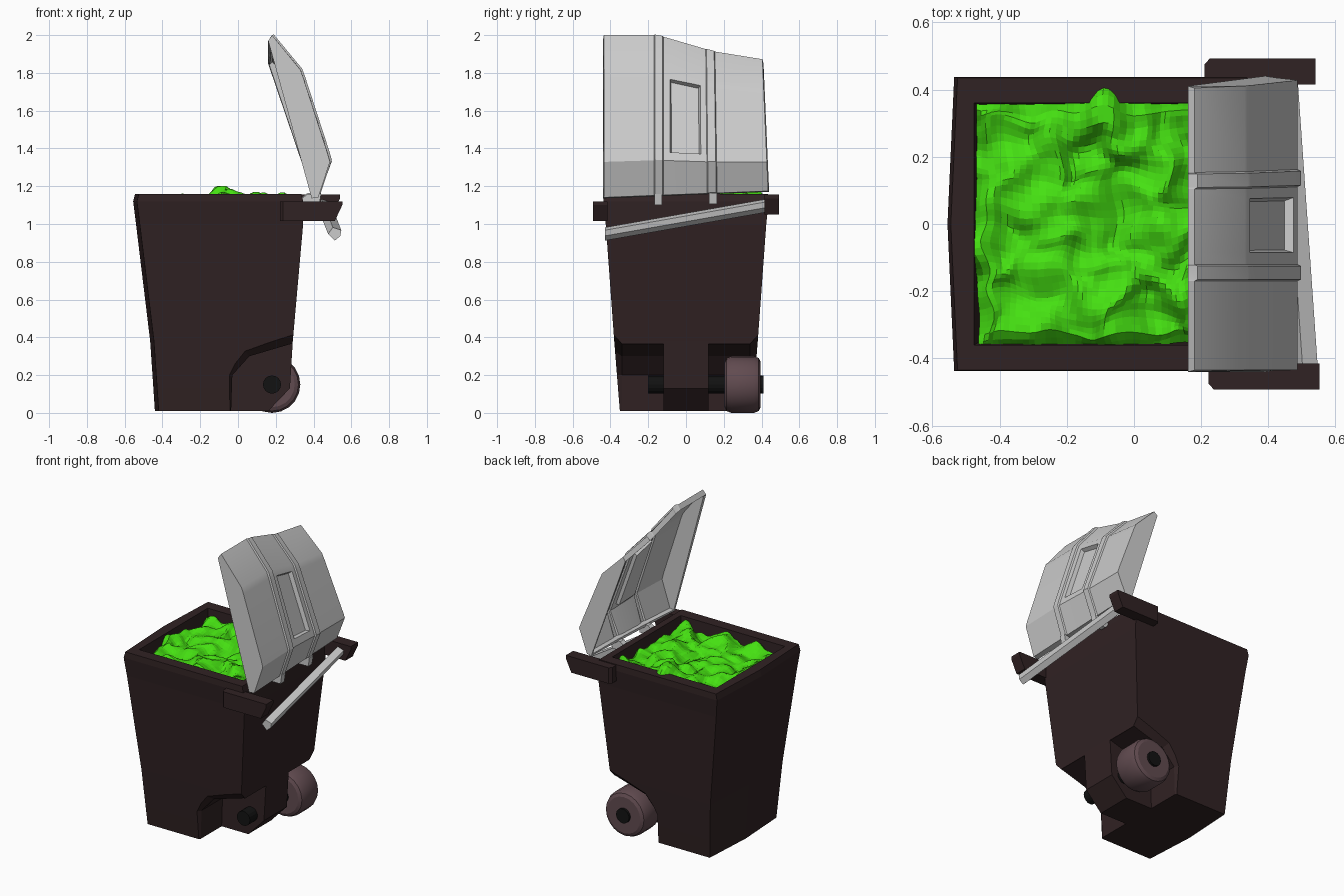
import bpy, bmesh, math
from mathutils import Vector, noise

if "Cube" in bpy.data.objects:
    bpy.data.objects.remove(bpy.data.objects["Cube"])


def material(name, rgb):
    m = bpy.data.materials.new(name)
    m.diffuse_color = (*rgb, 1)
    m.use_nodes = True
    m.node_tree.nodes["Principled BSDF"].inputs["Base Color"].default_value = m.diffuse_color
    return m


DARK = material("dark_plastic", (0.03, 0.016, 0.017))
RUBBER = material("wheel_rubber", (0.12, 0.07, 0.08))
BLACK = material("axle_black", (0.006, 0.006, 0.006))
GREEN = material("green_waste", (0.06, 0.75, 0.006))


def finish(name, bm, mat=None):
    bmesh.ops.recalc_face_normals(bm, faces=bm.faces)
    me = bpy.data.meshes.new(name)
    bm.to_mesh(me)
    bm.free()
    ob = bpy.data.objects.new(name, me)
    bpy.context.collection.objects.link(ob)
    if mat:
        me.materials.append(mat)
    return ob


def loft(name, rings, mat=None):
    """Skin a stack of equal-length point rings and cap both ends."""
    bm = bmesh.new()
    vs = [[bm.verts.new(p) for p in r] for r in rings]
    n = len(rings[0])
    for a, b in zip(vs, vs[1:]):
        for i in range(n):
            j = (i + 1) % n
            bm.faces.new((a[i], a[j], b[j], b[i]))
    bm.faces.new(vs[0])
    bm.faces.new(vs[-1])
    return finish(name, bm, mat)


def prism(name, sections, mat=None):
    """sections: list of (y, [(x, z), ...])"""
    return loft(name, [[(x, y, z) for x, z in pts] for y, pts in sections], mat)


def modify(ob, kind, **props):
    mod = ob.modifiers.new(kind.lower(), kind)
    for k, v in props.items():
        setattr(mod, k, v)
    bpy.context.view_layer.objects.active = ob
    bpy.ops.object.modifier_apply(modifier=mod.name)


def cut(ob, cutter):
    cutter.hide_render = True
    modify(ob, 'BOOLEAN', object=cutter, operation='DIFFERENCE', solver='EXACT')
    bpy.data.objects.remove(cutter)


def disc_sections(cx, cz, n, steps):
    return [(y, [(cx + r * math.cos(2 * math.pi * i / n), cz + r * math.sin(2 * math.pi * i / n))
                 for i in range(n)]) for y, r in steps]


# Tapered bin body with a slightly bowed front
rings = []
for z, x0, x1, w in [(0.01, -0.44, 0.16, 0.35), (0.13, -0.448, 0.275, 0.36),
                     (0.38, -0.465, 0.29, 0.38), (1.0, -0.54, 0.345, 0.425),
                     (1.12, -0.555, 0.345, 0.438), (1.16, -0.545, 0.335, 0.435)]:
    c = x0 + 0.02
    rings.append([(x0, 0, z), (c, -w, z), (x1, -w, z), (x1, w, z), (c, w, z)])
body = loft("bin_body", rings, DARK)

# Open top
cut(body, loft("opening_cutter", [
    [(x0, -w, z), (x1, -w, z), (x1, w, z), (x0, w, z)]
    for z, x0, x1, w in [(0.5, -0.43, 0.25, 0.33), (1.3, -0.485, 0.30, 0.367)]]))

# Wheel wells, flaring at the outer side
inner = [(-0.04, -0.1), (-0.03, 0.2), (0.06, 0.3), (0.28, 0.365), (0.5, 0.37), (0.5, -0.1)]
outer = [(-0.09, -0.1), (-0.08, 0.2), (0.01, 0.36), (0.28, 0.45), (0.5, 0.5), (0.5, -0.1)]
for s in (-1, 1):
    cut(body, prism("well_cutter", [(s * 0.12, inner), (s * 0.34, inner), (s * 0.42, outer)]))

# Axle, and the one wheel still fitted
prism("axle", disc_sections(0.18, 0.15, 16, [(-0.2, 0.048), (0.41, 0.048)]), BLACK)
wheel = prism("wheel", disc_sections(0.18, 0.15, 20, [
    (0.205, 0.12), (0.215, 0.14), (0.24, 0.15), (0.36, 0.15), (0.385, 0.14), (0.395, 0.12)]), RUBBER)

# Handle arms on both sides of the rim
for name, s, dx, dz in (("handle_arm_front", -1, 0.012, 0), ("handle_arm_back", 1, 0, 0.035)):
    arm = [(0.21 + dx, 1.015 + dz), (0.21 + dx, 1.12 + dz), (0.54 + dx, 1.12 + dz),
           (0.54 + dx, 1.10 + dz), (0.50 + dx, 1.015 + dz)]
    tip = [(x + (0.015 if x < 0.3 else 0), z) for x, z in arm]
    prism(name, [(s * 0.415, arm), (s * 0.475, arm), (s * 0.492, tip)], DARK)

# Broken handle bar hanging askew
section = [(-0.035, 0.0), (-0.01, 0.035), (0.035, 0.02), (0.03, -0.01), (0.0, -0.035)]
prism("handle_bar", [(-0.43, [(0.512 + x, 0.947 + z) for x, z in section]),
                     (0.43, [(0.452 + x, 1.098 + z) for x, z in section])])

# Hinge tabs below the lid
for i, (y, z) in enumerate(((-0.148, 1.10), (0.143, 1.105))):
    tab = [(0.33, z + 0.03), (0.36, z), (0.43, z), (0.44, z + 0.06), (0.37, z + 0.06)]
    prism(f"hinge_tab_{i + 1}", [(y - 0.02, tab), (y + 0.02, tab)])

# Lid: domed dish with two ribs, sagging towards the back corner
profile = [(0.39, 1.15), (0.425, 1.155), (0.487, 1.34), (0.474, 1.385),
           (0.345, 1.78), (0.33, 1.82), (0.18, 2.0), (0.16, 1.97)]
columns = [(-0.435, 0), (-0.17, 0), (-0.165, 1), (-0.125, 1), (-0.12, 0), (-0.085, 0),
           (0.08, 0), (0.112, 0), (0.117, 1), (0.16, 1), (0.165, 0), (0.435, 0)]


def lid_point(x, z, y, rib, rim):
    t = (z - 1.15) / 0.85
    if y < -0.15:
        sag = 0
    elif y < 0.15:
        sag = (y + 0.15) / 0.3 * 0.085
    else:
        sag = 0.085 + (y - 0.15) / 0.28 * 0.042
    lift = (1 - t) * (0.003 + 0.04 * y)
    if rib and not rim:
        x, z = x + 0.0095, z + 0.003
    if abs(y) > 0.4 and rim:
        y *= 1.012
    if y > 0:
        y *= 1 - 0.07 * t
    return x, y, z - t * sag + lift


bm = bmesh.new()
grid = [[bm.verts.new(lid_point(x, z, y, rib, k in (0, 7))) for k, (x, z) in enumerate(profile)]
        for y, rib in columns]
panel = None
for i in range(len(grid) - 1):
    for k in range(len(profile) - 1):
        f = bm.faces.new((grid[i][k], grid[i + 1][k], grid[i + 1][k + 1], grid[i][k + 1]))
        if (i, k) == (5, 3):
            panel = f
bm.faces.new(grid[0])
bm.faces.new(grid[-1])
bmesh.ops.recalc_face_normals(bm, faces=bm.faces)
bmesh.ops.inset_region(bm, faces=[panel], thickness=0.012, depth=-0.025)
lid = finish("lid", bm)
modify(lid, 'SOLIDIFY', thickness=0.018, offset=-1)

# Heaped waste: crumpled sheet with a few bulges over the rim
bm = bmesh.new()
NX, NY = 44, 42
heap = []
for i in range(NX + 1):
    row = []
    for j in range(NY + 1):
        u, v = i / NX, j / NY
        x, y = -0.465 + 0.755 * u, -0.36 + 0.72 * v
        p = Vector((x, y, 0))
        edge = min(u, 1 - u, v, 1 - v)
        z = 1.125 + 0.06 * noise.noise(p * 7) + 0.03 * noise.noise(p * 15 + Vector((5, 2, 1)))
        z += 0.05 * math.exp(-((x + 0.07) ** 2 + (y - 0.3) ** 2) / 0.006)
        z += 0.03 * math.exp(-((x - 0.18) ** 2 + (y + 0.05) ** 2) / 0.01)
        z -= 0.05 * max(0, 1 - edge / 0.05)
        fold = noise.noise_vector(p * 9 + Vector((3, 8, 4))) * 0.035 * min(1, edge / 0.06 + 0.3)
        y += 0.05 * max(0, (v - 0.8) / 0.2) * math.exp(-((x + 0.07) / 0.07) ** 2)
        z += 0.06 * max(0, (v - 0.85) / 0.15) * math.exp(-((x + 0.07) / 0.07) ** 2)
        x -= 0.04 * max(0, (0.1 - u) / 0.1) * math.exp(-((y + 0.08) / 0.05) ** 2)
        z += 0.06 * max(0, (0.1 - u) / 0.1) * math.exp(-((y + 0.08) / 0.05) ** 2)
        row.append(bm.verts.new((x + fold.x, y + fold.y, min(z, 1.2))))
    heap.append(row)
for a, b in zip(heap, heap[1:]):
    for j in range(NY):
        bm.faces.new((a[j], b[j], b[j + 1], a[j + 1]))
finish("waste_heap", bm, GREEN)

# Smooth the round parts and the lid, keeping edges sharp
for ob in (wheel, lid):
    bpy.ops.object.select_all(action='DESELECT')
    ob.select_set(True)
    bpy.context.view_layer.objects.active = ob
    bpy.ops.object.shade_smooth_by_angle(angle=math.radians(25))
